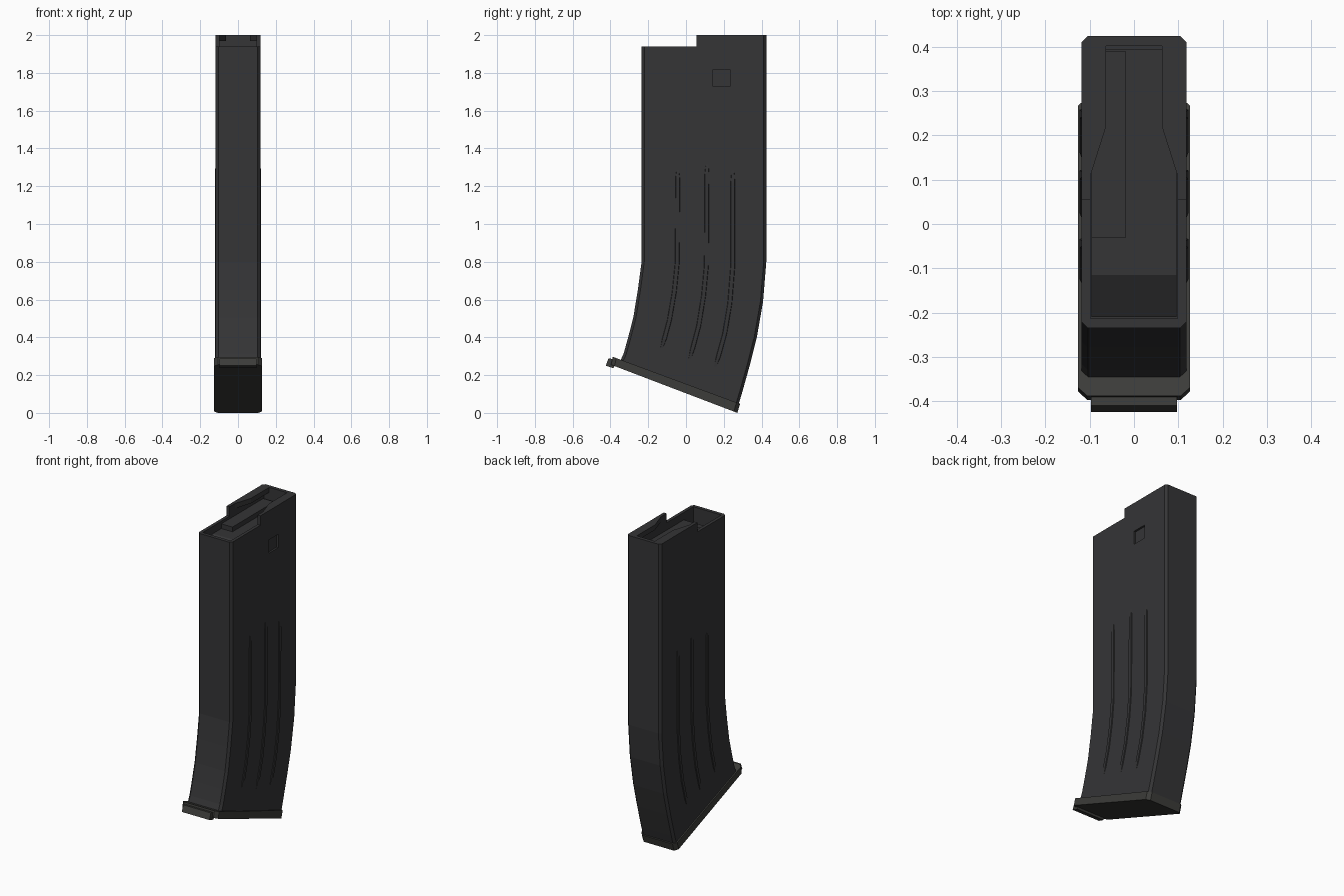
import bpy, bmesh
from mathutils import Vector

if "Cube" in bpy.data.objects:
    bpy.data.objects.remove(bpy.data.objects["Cube"])


def material(name, colour):
    m = bpy.data.materials.new(name)
    m.diffuse_color = (*colour, 1)
    m.use_nodes = True
    m.node_tree.nodes["Principled BSDF"].inputs["Base Color"].default_value = m.diffuse_color
    return m


DARK = material("dark_grey", (0.035, 0.035, 0.037))
BASE = material("warm_grey", (0.045, 0.045, 0.041))


def loft(name, rings, mat=DARK):
    """Skin a list of equal-length closed rings and cap both ends."""
    bm = bmesh.new()
    vs = [[bm.verts.new(p) for p in r] for r in rings]
    n = len(rings[0])
    for a, b in zip(vs, vs[1:]):
        for i in range(n):
            bm.faces.new((a[i], a[(i + 1) % n], b[(i + 1) % n], b[i]))
    bm.faces.new(vs[0])
    bm.faces.new(vs[-1])
    bmesh.ops.recalc_face_normals(bm, faces=bm.faces)
    me = bpy.data.meshes.new(name)
    bm.to_mesh(me)
    bm.free()
    me.materials.append(mat)
    ob = bpy.data.objects.new(name, me)
    bpy.context.collection.objects.link(ob)
    return ob


def section(hx, front, back, c):
    """Chamfered rectangle spanning from a front to a back (y, z) point."""
    f, b = Vector((0, *front)), Vector((0, *back))
    d = (b - f).normalized() * c
    X = Vector((1, 0, 0))
    return [f + X * (hx - c), f + d + X * hx, b - d + X * hx, b + X * (hx - c),
            b - X * (hx - c), b - d - X * hx, f + d - X * hx, f - X * (hx - c)]


def prism_z(name, outline, z0, z1):
    return loft(name, [[(x, y, z) for x, y in outline] for z in (z0, z1)])


def box(name, x0, x1, y0, y1, z0, z1):
    return prism_z(name, [(x0, y0), (x1, y0), (x1, y1), (x0, y1)], z0, z1)


def prism_x(name, outline, x0, x1, mat=DARK):
    return loft(name, [[(x, y, z) for y, z in outline] for x in (x0, x1)], mat)


def cut(ob, cutter):
    cutter.hide_render = True
    m = ob.modifiers.new("cut", 'BOOLEAN')
    m.operation, m.solver, m.object = 'DIFFERENCE', 'EXACT', cutter
    bpy.context.view_layer.objects.active = ob
    bpy.ops.object.modifier_apply(modifier=m.name)
    bpy.data.objects.remove(cutter)


# Curved body shell
stations = [((-0.235, 2.0), (0.425, 2.0)), ((-0.235, 0.80), (0.425, 0.80)),
            ((-0.255, 0.65), (0.408, 0.59)), ((-0.279, 0.505), (0.375, 0.40)),
            ((-0.306, 0.40), (0.337, 0.25)), ((-0.33, 0.315), (0.295, 0.10)),
            ((-0.35, 0.27), (0.277, 0.04))]
body = loft("magazine_body", [section(0.118, f, b, 0.014) for f, b in stations])

# Lowered front rim, hollow mouth, feed lips and catch recess
cut(body, box("cut_front", -0.3, 0.3, -0.4, 0.055, 1.94, 2.2))
cut(body, box("cut_cavity", -0.098, 0.098, -0.213, 0.402, 1.5, 1.968))
half = [(0.098, -0.213), (0.098, 0.11), (0.063, 0.22), (0.063, 0.402)]
cut(body, prism_z("cut_lips", half + [(-x, y) for x, y in half[::-1]], 1.9, 2.2))
cut(body, box("cut_catch", 0.106, 0.2, 0.14, 0.235, 1.73, 1.815))

# Follower inside the mouth
prism_x("follower", [(-0.21, 1.6), (0.395, 1.6), (0.395, 1.895),
                     (-0.115, 1.895), (-0.21, 1.84)], -0.096, 0.096)
box("follower_step", -0.096, -0.018, -0.03, 0.39, 1.88, 1.925)


# Raised curved ribs on both sides
def rib(name, points, width=0.028):
    rings = []
    last = len(points) - 1
    for i, (y, z) in enumerate(points):
        end = i in (0, last)
        w, x = (width * 0.3, 0.1175) if end else (width / 2, 0.123)
        rings.append([(0.112, y - w, z), (x, y - w * 0.7, z),
                      (x, y + w * 0.7, z), (0.112, y + w, z)])
    ob = loft(name, rings)
    ob.modifiers.new("mirror", 'MIRROR')


rib("rib_front", [(-0.044, 1.29), (-0.044, 1.24), (-0.046, 0.80), (-0.062, 0.64),
                  (-0.088, 0.49), (-0.115, 0.39), (-0.13, 0.34)])
rib("rib_middle", [(0.112, 1.32), (0.111, 1.27), (0.108, 0.78), (0.093, 0.62),
                   (0.067, 0.46), (0.035, 0.34), (0.018, 0.28)])
rib("rib_back", [(0.248, 1.29), (0.248, 1.22), (0.247, 0.77), (0.232, 0.58),
                 (0.205, 0.42), (0.172, 0.30), (0.153, 0.24)])

# Sloped floor plate and its front tab
loft("floor_plate", [section(0.126, (-0.388, 0.297), (0.286, 0.048), 0.02),
                     section(0.126, (-0.397, 0.255), (0.272, 0.0), 0.02)], BASE)
tab = [(-0.36, 0.28), (-0.41, 0.289), (-0.425, 0.25), (-0.385, 0.237)]
prism_x("floor_plate_tab", tab, -0.097, 0.097, BASE)
